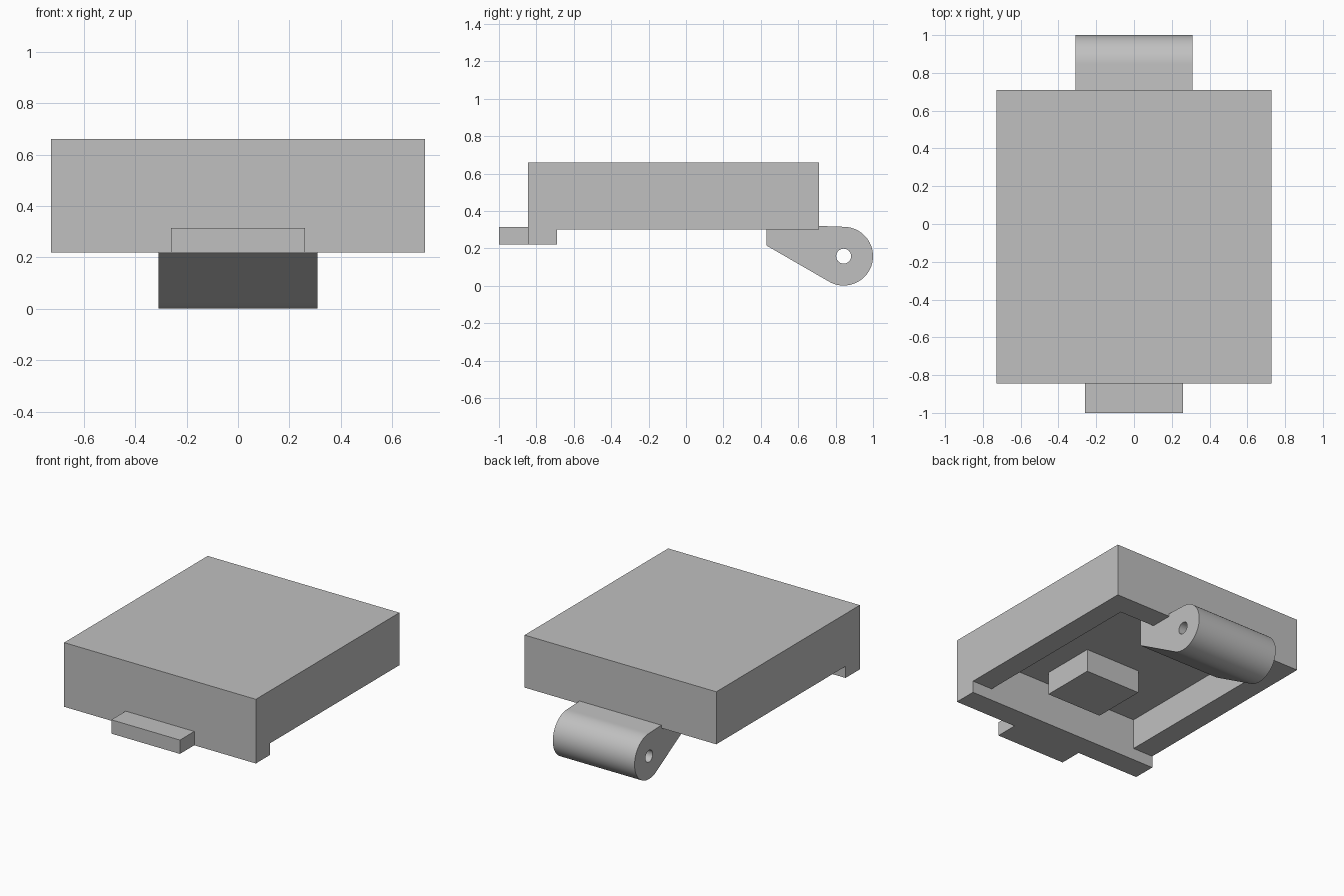
import bpy
import bmesh
from math import cos, sin, radians
from mathutils import Matrix, Vector

if "Cube" in bpy.data.objects:
    bpy.data.objects.remove(bpy.data.objects["Cube"], do_unlink=True)

grey = bpy.data.materials.new("light grey")
grey.use_nodes = True
colour = (0.53, 0.53, 0.53, 1)
grey.diffuse_color = colour
grey.node_tree.nodes["Principled BSDF"].inputs["Base Color"].default_value = colour


def finish(name, bm):
    bmesh.ops.recalc_face_normals(bm, faces=bm.faces)
    mesh = bpy.data.meshes.new(name)
    bm.to_mesh(mesh)
    bm.free()
    mesh.materials.append(grey)
    obj = bpy.data.objects.new(name, mesh)
    bpy.context.collection.objects.link(obj)
    return obj


def box(name, low, high):
    low, high = Vector(low), Vector(high)
    bm = bmesh.new()
    move = Matrix.Translation((low + high) / 2) @ Matrix.Diagonal((*(high - low), 1))
    bmesh.ops.create_cube(bm, size=1, matrix=move)
    return finish(name, bm)


def prism(name, profile, half_width):
    """Extrude a (y, z) side profile symmetrically across x."""
    bm = bmesh.new()
    face = bm.faces.new([bm.verts.new((-half_width, y, z)) for y, z in profile])
    extruded = bmesh.ops.extrude_face_region(bm, geom=[face])["geom"]
    verts = [v for v in extruded if isinstance(v, bmesh.types.BMVert)]
    bmesh.ops.translate(bm, verts=verts, vec=(2 * half_width, 0, 0))
    return finish(name, bm)


def arc(centre, radius, start, end, steps):
    angles = [radians(start + (end - start) * i / steps) for i in range(steps + 1)]
    return [(centre[0] + radius * cos(a), centre[1] + radius * sin(a)) for a in angles]


def cut(obj, cutter):
    mod = obj.modifiers.new("cut", "BOOLEAN")
    mod.operation = "DIFFERENCE"
    mod.solver = "EXACT"
    mod.object = cutter
    cutter.hide_render = True
    bpy.context.view_layer.objects.active = obj
    bpy.ops.object.modifier_apply(modifier=mod.name)
    bpy.data.objects.remove(cutter, do_unlink=True)


# Body with a lowered front lip, hollowed from below
front, back, lip = -0.845, 0.71, -0.69
body = prism("body", [(front, 0.22), (lip, 0.22), (lip, 0.3), (back, 0.3),
                      (back, 0.66), (front, 0.66)], 0.727)
cut(body, box("pocket_cutter", (-0.575, lip, 0.1), (0.575, 0.557, 0.505)))

# Front tab and the block under the pocket ceiling
box("front_tab", (-0.26, -1, 0.22), (0.26, front, 0.315))
box("inner_block", (-0.207, -0.58, 0.35), (0.207, -0.205, 0.51))

# Hinge: bracket inside the pocket flowing into a round barrel with a pin hole
pin = (0.843, 0.158)
hinge = prism("hinge", [(0.43, 0.215), (0.43, 0.51), (0.64, 0.51), (0.64, 0.322)]
              + arc(pin, 0.157, 90, -119.5, 40), 0.31)
cut(hinge, prism("pin_cutter", arc(pin, 0.04, 0, 345, 23), 0.5))

# Smooth the barrel and hole while keeping the hard edges
bpy.ops.object.select_all(action="DESELECT")
hinge.select_set(True)
bpy.context.view_layer.objects.active = hinge
bpy.ops.object.shade_smooth_by_angle(angle=radians(30))
